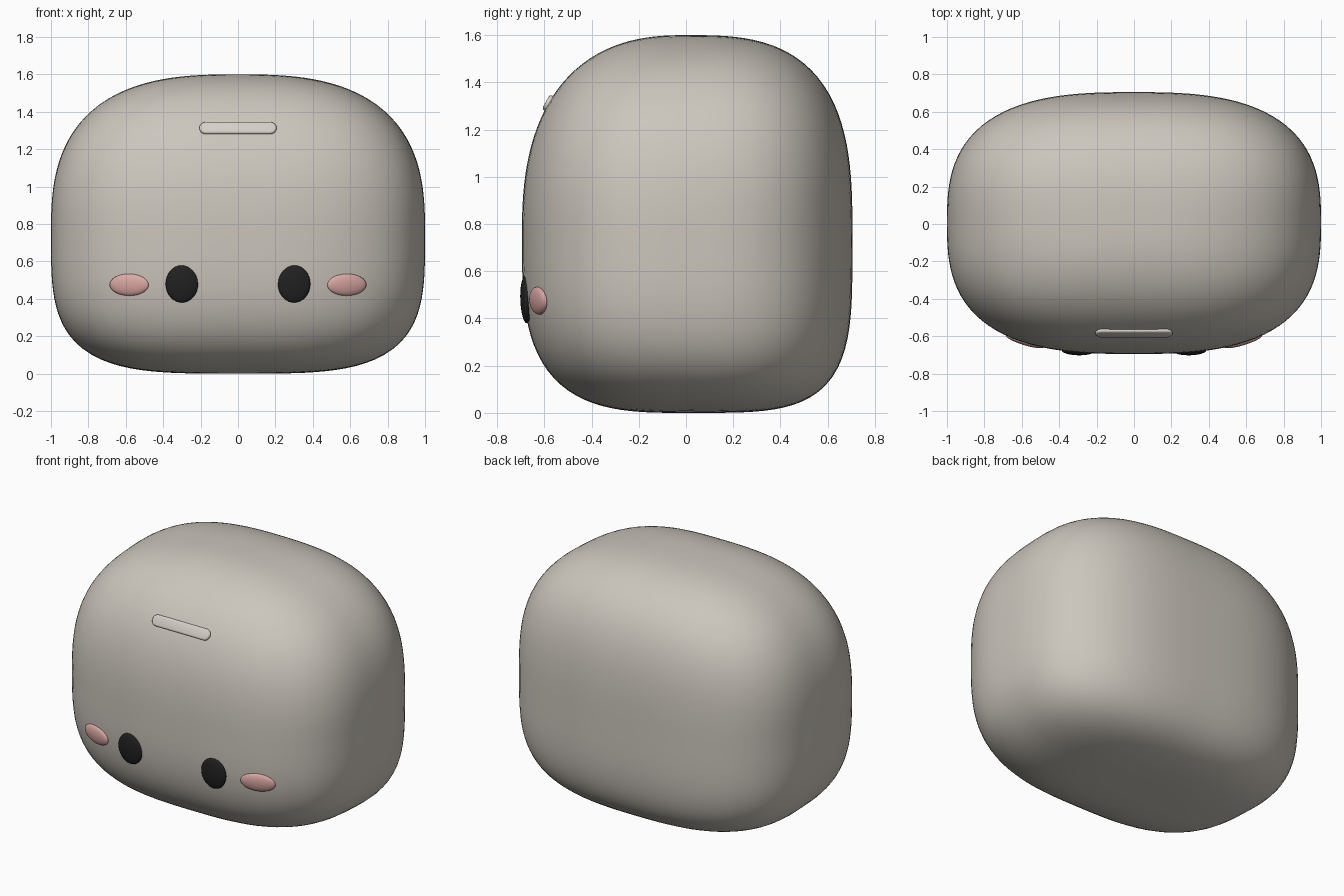
import bpy, bmesh, math
from mathutils import Vector, Matrix
from mathutils.bvhtree import BVHTree

if "Cube" in bpy.data.objects:
    bpy.data.objects.remove(bpy.data.objects["Cube"])


def material(name, rgb):
    m = bpy.data.materials.new(name)
    m.diffuse_color = (*rgb, 1)
    m.use_nodes = True
    m.node_tree.nodes["Principled BSDF"].inputs["Base Color"].default_value = m.diffuse_color
    return m


BEIGE = material("warm_grey", (0.60, 0.565, 0.505))
PALE = material("pale_grey", (0.66, 0.63, 0.57))
BLACK = material("black", (0.015, 0.015, 0.016))
PINK = material("blush_pink", (0.72, 0.40, 0.38))


def finish(bm, name, mat, matrix=None):
    me = bpy.data.meshes.new(name)
    bm.to_mesh(me)
    me.materials.append(mat)
    for p in me.polygons:
        p.use_smooth = True
    ob = bpy.data.objects.new(name, me)
    bpy.context.collection.objects.link(ob)
    if matrix:
        ob.matrix_world = matrix
    return ob


# Body: cube grid pushed out to a soft box, rounder at the top and front
def soft_box(d):
    flat = math.hypot(d.x, d.y)
    s = d.y / flat if flat > 1e-6 else 0
    r = 2.72 + 0.22 * s if d.z > 0 else 3.6 + 0.4 * s
    p = 2.8
    rho = (abs(d.x) ** p + abs(d.y) ** p) ** (1 / p)
    q = d * (rho ** r + abs(d.z) ** r) ** (-1 / r)
    return Vector((q.x, q.y * 0.70 + 0.005, 0.75 + q.z * (0.85 if q.z > 0 else 0.75)))


bm = bmesh.new()
bmesh.ops.create_cube(bm, size=2)
bmesh.ops.subdivide_edges(bm, edges=bm.edges[:], cuts=31, use_grid_fill=True)
for v in bm.verts:
    v.co = soft_box(Vector([math.tan(c * math.pi / 4) for c in v.co]))
bmesh.ops.recalc_face_normals(bm, faces=bm.faces[:])
surface = BVHTree.FromBMesh(bm)
finish(bm, "body", BEIGE)
bm.free()


# Frame on the front surface: local x runs sideways, local z points outward
def on_front(x, z, lean=1.0):
    loc, n, _, _ = surface.ray_cast(Vector((x, -3, z)), Vector((0, 1, 0)))
    n = Vector((n.x * lean, n.y, n.z * lean)).normalized()
    side = Vector((0, 0, 1)).cross(n).normalized()
    up = n.cross(side)
    return Matrix.Translation(loc) @ Matrix((side, up, n)).transposed().to_4x4()


def button(name, mat, x, z, size, lean):
    b = bmesh.new()
    bmesh.ops.create_uvsphere(b, u_segments=32, v_segments=16, radius=1)
    bmesh.ops.scale(b, vec=size, verts=b.verts[:])
    finish(b, name, mat, on_front(x, z, lean))
    b.free()


# Eyes and cheeks
for label, s in (("left", -1), ("right", 1)):
    button(label + "_eye", BLACK, 0.30 * s, 0.48, (0.087, 0.10, 0.024), 0.3)
    button(label + "_cheek", PINK, 0.582 * s, 0.475, (0.109, 0.059, 0.022), 1.0)

# Forehead bar: a rounded slim plate
b = bmesh.new()
outline = []
for i in range(26):
    k = i % 13
    a = -math.pi / 2 + math.pi * k / 12 + (math.pi if i > 12 else 0)
    cx = 0.171 if i <= 12 else -0.171
    outline.append((cx, math.cos(a), math.sin(a)))
rings = []
for rad, h in ((0.035, -0.02), (0.035, 0.006), (0.031, 0.011), (0.024, 0.013)):
    rings.append([b.verts.new((cx + rad * c, rad * s, h)) for cx, c, s in outline])
for lo, hi in zip(rings, rings[1:]):
    for i in range(26):
        j = (i + 1) % 26
        b.faces.new((lo[i], lo[j], hi[j], hi[i]))
b.faces.new(rings[-1])
b.faces.new(rings[0][::-1])
finish(b, "forehead_bar", PALE, on_front(0, 1.312))
b.free()
